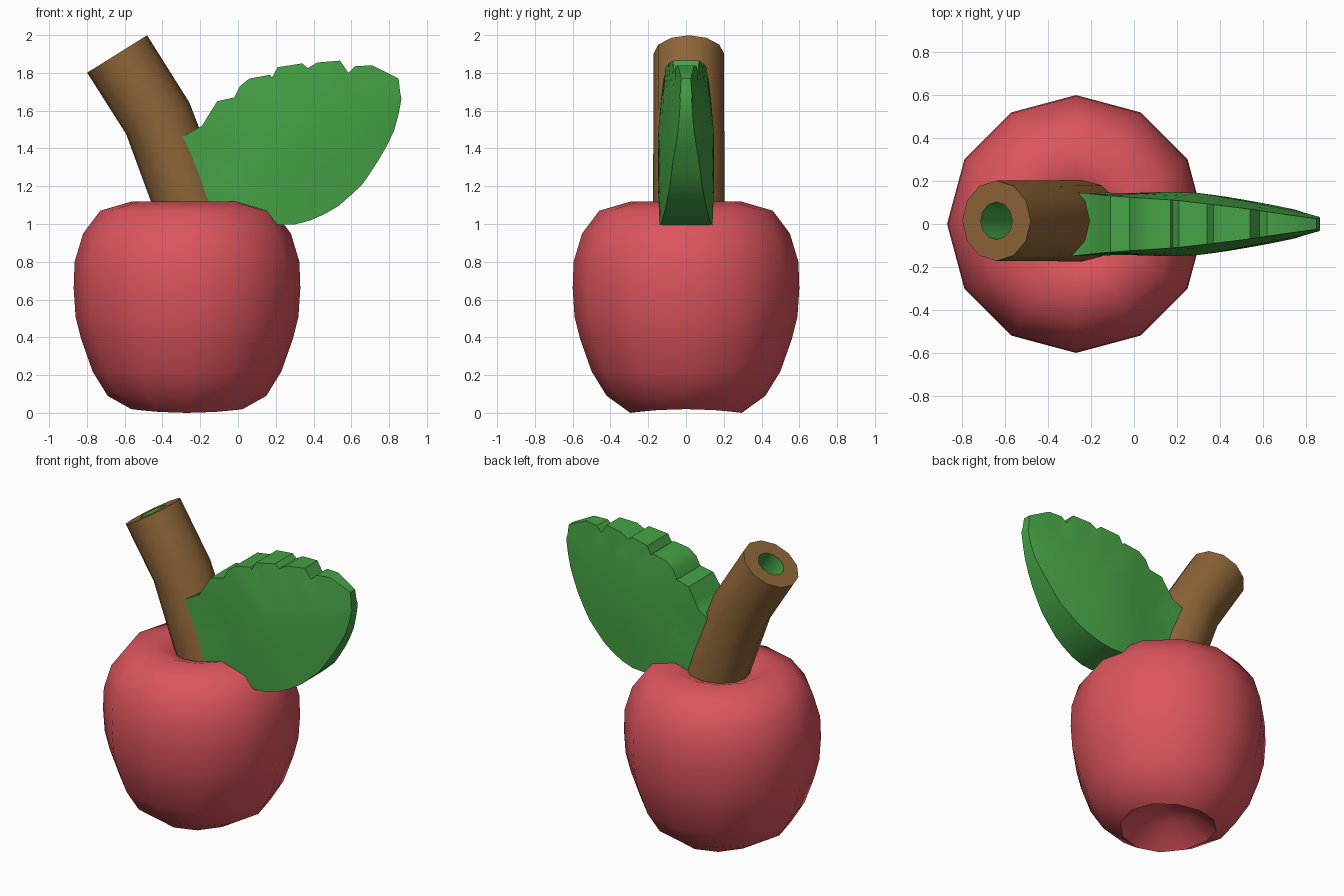
import bpy, bmesh, math
from mathutils import Vector

if "Cube" in bpy.data.objects:
    bpy.data.objects.remove(bpy.data.objects["Cube"])


def material(name, rgb):
    m = bpy.data.materials.new(name)
    m.diffuse_color = (*rgb, 1)
    m.use_nodes = True
    m.node_tree.nodes["Principled BSDF"].inputs["Base Color"].default_value = m.diffuse_color
    return m


RED = material("apple_red", (0.72, 0.09, 0.11))
BROWN = material("bark_brown", (0.27, 0.13, 0.04))
GREEN = material("leaf_green", (0.06, 0.36, 0.06))
SIDES = 12


def finish(name, bm, mat, angle):
    bmesh.ops.remove_doubles(bm, verts=bm.verts, dist=1e-5)
    bmesh.ops.recalc_face_normals(bm, faces=bm.faces)
    me = bpy.data.meshes.new(name)
    bm.to_mesh(me)
    bm.free()
    ob = bpy.data.objects.new(name, me)
    bpy.context.collection.objects.link(ob)
    me.materials.append(mat)
    bpy.ops.object.select_all(action='DESELECT')
    ob.select_set(True)
    bpy.context.view_layer.objects.active = ob
    bpy.ops.object.shade_smooth_by_angle(angle=math.radians(angle))
    return ob


def bridge(bm, rings):
    """Skin closed rings of vertices with quads."""
    for a, b in zip(rings, rings[1:]):
        n = len(a)
        for i in range(n):
            j = (i + 1) % n
            bm.faces.new((a[i], a[j], b[j], b[i]))


def interp(table, t):
    """Piecewise linear lookup; values may be numbers or vectors."""
    for (t0, v0), (t1, v1) in zip(table, table[1:]):
        if t <= t1:
            k = max(0, (t - t0) / (t1 - t0))
            return v0 * (1 - k) + v1 * k
    return table[-1][1]


def along(points, t):
    """Point at fraction t of a polyline's length."""
    pts = [Vector(p) for p in points]
    d, table = 0, [(0, pts[0])]
    for a, b in zip(pts, pts[1:]):
        d += (b - a).length
        table.append((d, b))
    return interp(table, t * d)


# Apple body: lathed profile with a top dip and a sharp-rimmed hollow below
profile = [(0.001, 0.15), (0.15, 0.12), (0.295, 0.0), (0.42, 0.09), (0.50, 0.22),
           (0.56, 0.39), (0.59, 0.51), (0.60, 0.66), (0.595, 0.80), (0.55, 0.95),
           (0.46, 1.07), (0.29, 1.12), (0.18, 1.08), (0.001, 0.98)]
bm = bmesh.new()
rings = []
for r, z in profile:
    ring = []
    for i in range(SIDES):
        a = math.tau * i / SIDES
        lift = 0.02 * math.cos(a) ** 2 if z == 0 else 0
        ring.append(bm.verts.new((-0.27 + r * math.cos(a), r * math.sin(a), z + lift)))
    rings.append(ring)
bridge(bm, rings)
bm.faces.new(rings[0])
bm.faces.new(rings[-1])
finish("apple_body", bm, RED, 50)


# Stem: bent 12-sided branch with a hole bored in the end
def stem_ring(bm, centre, direction, radius):
    d = Vector((direction[0], 0, direction[1])).normalized()
    u = Vector((d.z, 0, -d.x))
    c = Vector((centre[0], 0.015, centre[1]))
    out = []
    for i in range(SIDES):
        a = math.tau * i / SIDES
        out.append(bm.verts.new(c + u * radius * math.cos(a)
                                + Vector((0, radius * math.sin(a), 0))))
    return out


TOP, TIP_DIR = (-0.64, 1.90), (-0.53, 0.85)
HOLE_END = (TOP[0] + 0.16, TOP[1] - 0.25)
bm = bmesh.new()
rings = [stem_ring(bm, (-0.19, 0.90), (-0.3, 0.95), 0.19),
         stem_ring(bm, (-0.27, 1.15), (-0.34, 0.94), 0.19),
         stem_ring(bm, (-0.425, 1.56), (-0.45, 0.89), 0.187),
         stem_ring(bm, TOP, TIP_DIR, 0.187),
         stem_ring(bm, TOP, TIP_DIR, 0.087)]
bridge(bm, rings)
bm.faces.new(rings[0])
finish("stem", bm, BROWN, 40)

# Green lining of the stem hole
bm = bmesh.new()
rings = [stem_ring(bm, TOP, TIP_DIR, 0.087), stem_ring(bm, HOLE_END, TIP_DIR, 0.087)]
bridge(bm, rings)
bm.faces.new(rings[1])
bmesh.ops.recalc_face_normals(bm, faces=bm.faces)
lining = finish("stem_hole_lining", bm, GREEN, 40)
lining.data.flip_normals()

# Leaf: thick slab, scalloped upper edge, smooth lower edge, raised midrib
upper = [(-0.30, 1.46), (-0.19, 1.52), (-0.16, 1.57), (-0.11, 1.65), (-0.02, 1.67),
         (0.01, 1.73), (0.06, 1.77), (0.17, 1.79), (0.18, 1.775), (0.21, 1.83),
         (0.34, 1.85), (0.37, 1.825), (0.42, 1.855), (0.54, 1.865), (0.585, 1.80),
         (0.62, 1.835), (0.71, 1.84), (0.85, 1.77)]
lower = [(-0.10, 1.10), (0.08, 1.03), (0.24, 0.99), (0.32, 1.0), (0.42, 1.03), (0.54, 1.10),
         (0.66, 1.21), (0.74, 1.33), (0.82, 1.47), (0.85, 1.58), (0.865, 1.66)]
midrib = [(0.0, 1.30), (0.14, 1.43), (0.32, 1.52), (0.55, 1.58), (0.858, 1.70)]
up_w = [(-0.3, 0.15), (-0.1, 0.13), (0.2, 0.11), (0.5, 0.075), (0.7, 0.045), (0.87, 0.022)]
low_w = [(-0.2, 0.145), (0.25, 0.14), (0.42, 0.122), (0.54, 0.105), (0.74, 0.07), (0.87, 0.028)]
mid_w = [(-0.1, 0.145), (0.0, 0.135), (0.14, 0.15), (0.3, 0.145), (0.5, 0.11), (0.7, 0.07), (0.87, 0.026)]

bm = bmesh.new()
rings = []
for i, u in enumerate(upper):
    if i == 0:      # root hidden inside the stem
        m, l = Vector((-0.24, 1.25)), Vector((-0.16, 1.08))
    else:
        t = (i - 1) / (len(upper) - 2)
        m, l = along(midrib, t), along(lower, t)
    u = Vector(u)
    um, ml = u.lerp(m, 0.45), m.lerp(l, 0.5)
    wu, wm, wl = interp(up_w, u.x), interp(mid_w, m.x), interp(low_w, l.x)
    side = [(u, wu), (um, wu * 0.45 + wm * 0.55), (m, wm),
            (ml, (wm + wl) / 2 + 0.004), (l, wl)]
    loop = [(p, -w) for p, w in side] + [(p, w) for p, w in reversed(side)]
    rings.append([bm.verts.new((p.x, y, p.y)) for p, y in loop])
bridge(bm, rings)
bm.faces.new(rings[0])
bm.faces.new(rings[-1])
finish("leaf", bm, GREEN, 32)
